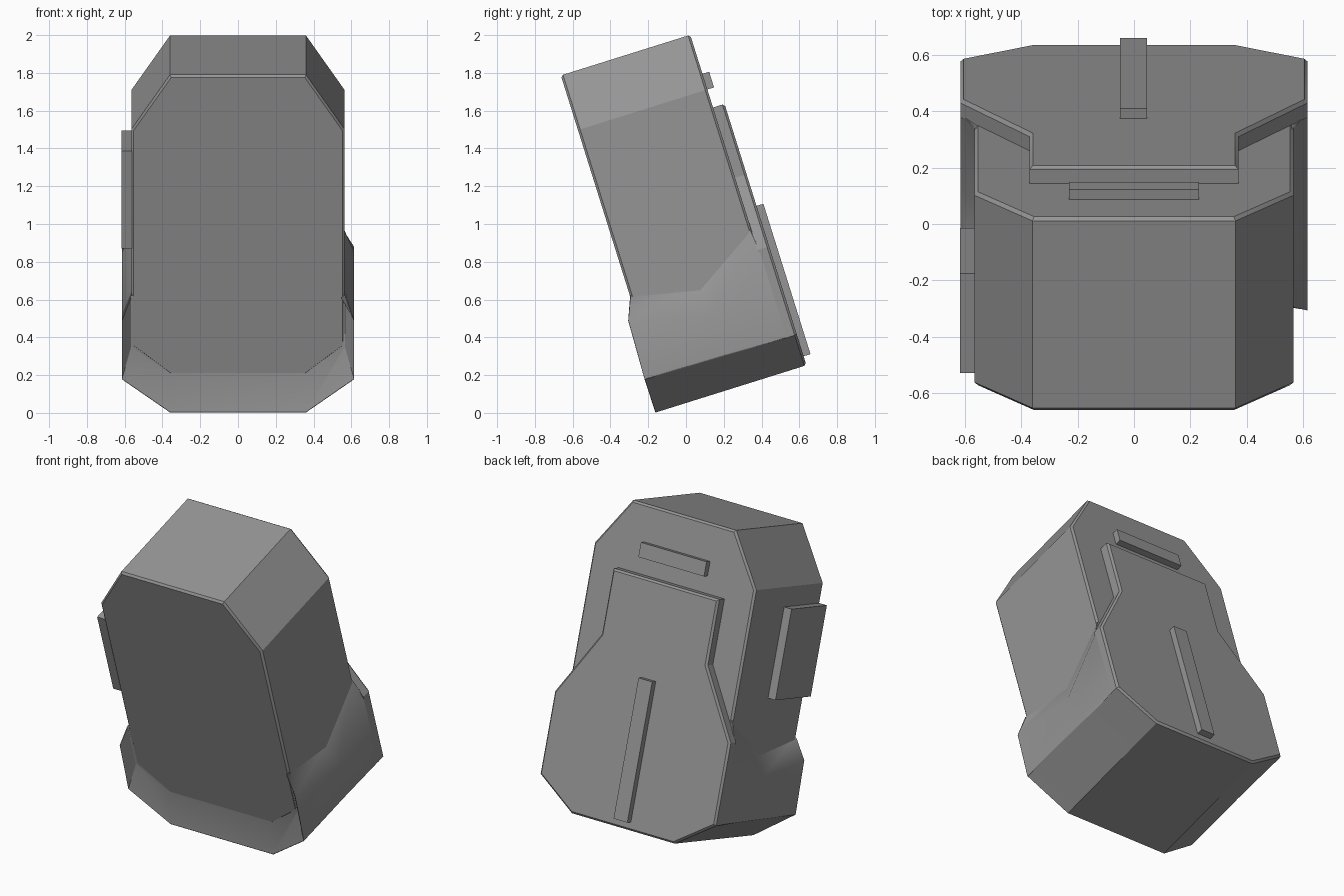
import bpy, bmesh, math

if "Cube" in bpy.data.objects:
    bpy.data.objects.remove(bpy.data.objects["Cube"], do_unlink=True)

TILT = math.radians(17.4)   # the whole case leans forward

grey = bpy.data.materials.new("plain grey")
grey.use_nodes = True
COLOR = (0.3, 0.3, 0.3, 1)
grey.diffuse_color = COLOR
grey.node_tree.nodes["Principled BSDF"].inputs["Base Color"].default_value = COLOR


def finish(name, bm, bevel=0):
    """Turn a bmesh, given in leaning x / depth / height axes, into an object."""
    bmesh.ops.recalc_face_normals(bm, faces=bm.faces)
    mesh = bpy.data.meshes.new(name)
    bm.to_mesh(mesh)
    bm.free()
    obj = bpy.data.objects.new(name, mesh)
    bpy.context.collection.objects.link(obj)
    obj.rotation_euler.x = TILT
    mesh.materials.append(grey)
    if bevel:
        mod = obj.modifiers.new("edge bevel", "BEVEL")
        mod.width, mod.segments = bevel, 1
        mod.limit_method, mod.angle_limit = "ANGLE", math.radians(45)
    bpy.ops.object.select_all(action="DESELECT")
    obj.select_set(True)
    bpy.context.view_layer.objects.active = obj
    bpy.ops.object.shade_smooth_by_angle(angle=math.radians(30))
    return obj


def mirrored(half):
    """Close a half outline, listed bottom to top, across x = 0."""
    return half + [(-p[0], *p[1:]) for p in reversed(half)]


def prism(name, half, front, back, bevel, bevel_depths):
    """Extrude a symmetric x / height outline in depth, bevelling the chosen rims."""
    bm = bmesh.new()
    base = bm.faces.new([bm.verts.new((x, front, w)) for x, w in mirrored(half)])
    ext = bmesh.ops.extrude_face_region(bm, geom=[base], use_keep_orig=True)
    for v in ext["geom"]:
        if isinstance(v, bmesh.types.BMVert):
            v.co.y = back
    rims = [e for e in bm.edges
            if any(all(abs(v.co.y - d) < 1e-5 for v in e.verts) for d in bevel_depths)]
    bmesh.ops.bevel(bm, geom=rims, offset=bevel, segments=1, affect="EDGES")
    return finish(name, bm)


def box(name, xs, depths, heights):
    bm = bmesh.new()
    bmesh.ops.create_cube(bm, size=1)
    for v in bm.verts:
        v.co = [r[1] if c > 0 else r[0] for c, r in zip(v.co, (xs, depths, heights))]
    return finish(name, bm)


# Main case: chamfered tall block
prism("main_case", [(0.36, 0.24), (0.565, 0.40), (0.565, 1.60), (0.36, 1.903)],
      -0.098, 0.62, 0.012, (-0.098, 0.62))

# Flared lower shell: rings from the front face, over the rim, along the sides
rings = [
    [(0.36, -0.097, 0.24), (0.565, -0.097, 0.40), (0.565, -0.097, 0.679), (0.5, -0.09, 0.69)],
    [(0.36, -0.155, 0.05), (0.615, -0.157, 0.235), (0.615, -0.147, 0.56), (0.56, -0.09, 0.685)],
    [(0.36, 0.285, 0.05), (0.615, 0.285, 0.23), (0.615, 0.285, 0.46), (0.56, 0.264, 0.61)],
    [(0.36, 0.63, 0.05), (0.615, 0.63, 0.22), (0.615, 0.63, 0.70), (0.56, 0.615, 0.83)],
]
bm = bmesh.new()
loops = [[bm.verts.new(p) for p in mirrored(r)] for r in rings]
for a, b in zip(loops, loops[1:]):
    for i in range(len(a)):
        j = (i + 1) % len(a)
        bm.faces.new((a[i], a[j], b[j], b[i]))
bm.faces.new(loops[0])
bm.faces.new(loops[-1])
finish("lower_shell", bm, bevel=0.01)

# Raised back panel: wide below, narrow neck above
prism("back_panel", [(0.36, 0.05), (0.615, 0.22), (0.615, 0.71), (0.37, 1.11), (0.37, 1.5)],
      0.618, 0.684, 0.012, (0.684,))

# Strips on the back and the pad on the right side
box("upper_back_strip", (-0.23, 0.23), (0.6, 0.657), (1.6, 1.687))
box("lower_back_strip", (-0.05, 0.046), (0.66, 0.722), (0.1, 0.934))
box("right_side_pad", (-0.617, -0.54), (-0.09, 0.28), (0.94, 1.48))
